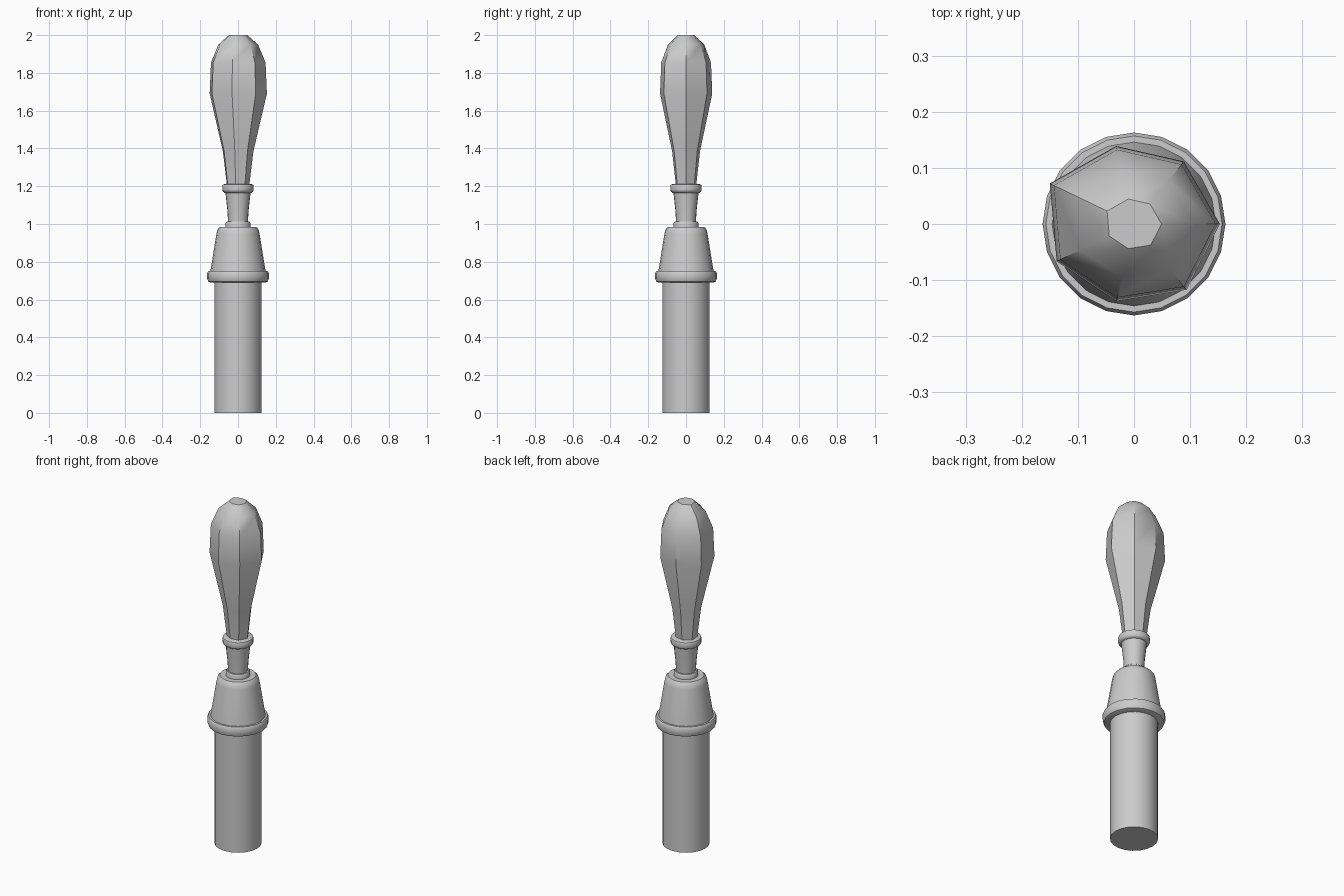
import bpy, bmesh, math

if "Cube" in bpy.data.objects:
    bpy.data.objects.remove(bpy.data.objects["Cube"], do_unlink=True)

grey = bpy.data.materials.new("plain grey")
grey.use_nodes = True
grey.diffuse_color = (0.6, 0.6, 0.6, 1)
grey.node_tree.nodes["Principled BSDF"].inputs["Base Color"].default_value = (0.6, 0.6, 0.6, 1)


def lathe(name, profile, sides=20, stretch=None):
    """Turn (radius, z) pairs around z; stretch scales the radius at each side."""
    bm = bmesh.new()
    rings = []
    for radius, z in profile:
        ring = []
        for i in range(sides):
            a = 2 * math.pi * i / sides
            r = radius * (stretch[i] if stretch else 1)
            ring.append(bm.verts.new((r * math.cos(a), r * math.sin(a), z)))
        rings.append(ring)
    for low, high in zip(rings, rings[1:]):
        for i in range(sides):
            j = (i + 1) % sides
            bm.faces.new((low[i], low[j], high[j], high[i]))
    bm.faces.new(rings[0][::-1])
    bm.faces.new(rings[-1])
    mesh = bpy.data.meshes.new(name)
    bm.to_mesh(mesh)
    bm.free()
    mesh.materials.append(grey)
    ob = bpy.data.objects.new(name, mesh)
    bpy.context.collection.objects.link(ob)
    bpy.ops.object.select_all(action="DESELECT")
    ob.select_set(True)
    bpy.context.view_layer.objects.active = ob
    bpy.ops.object.shade_smooth_by_angle(angle=math.radians(40))
    return ob


# Straight round shaft
lathe("shaft", [(0.125, 0), (0.125, 0.70)])

# Tapered socket with a rounded rim at its foot
lathe("socket", [(0.145, 0.69), (0.157, 0.695), (0.163, 0.71), (0.163, 0.74),
                 (0.157, 0.75), (0.146, 0.75), (0.114, 0.95), (0.109, 0.97),
                 (0.096, 0.985)])

# Thin collar, waisted neck and rounded ring
lathe("collar", [(0.065, 0.98), (0.065, 1.005), (0.06, 1.013)])
lathe("neck", [(0.052, 1.0), (0.056, 1.07), (0.068, 1.18)])
lathe("neck_ring", [(0.07, 1.165), (0.08, 1.172), (0.083, 1.18), (0.083, 1.2),
                    (0.08, 1.208), (0.07, 1.213)])

# Faceted, slightly uneven seven-sided grip
lathe("grip", [(0.058, 1.2), (0.08, 1.385), (0.15, 1.69), (0.143, 1.855),
               (0.104, 1.95), (0.048, 2.0)],
      sides=7, stretch=[1.02, 0.95, 0.95, 1.11, 1.02, 0.94, 1.0])
